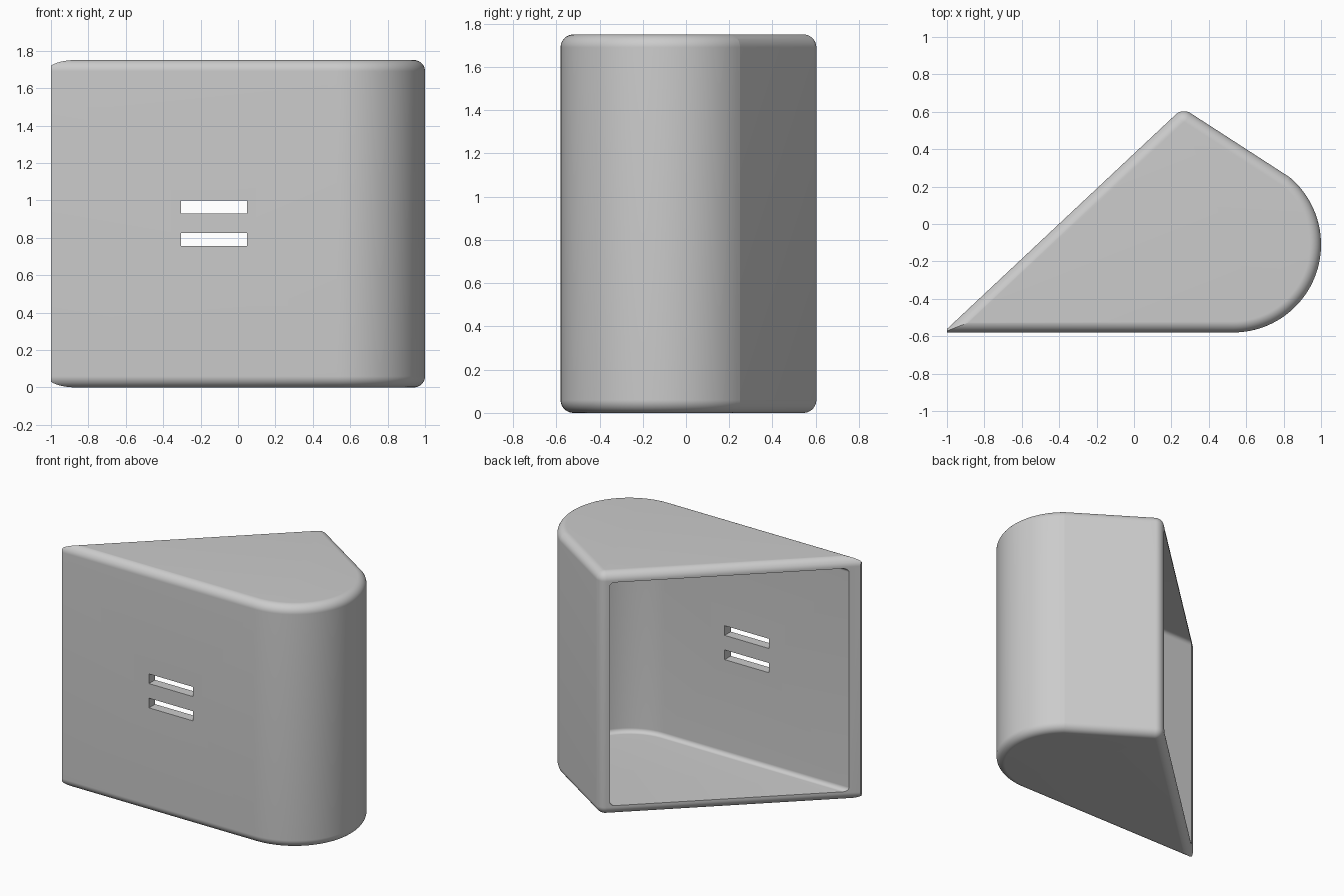
import bpy, bmesh, math
from mathutils import Vector

if "Cube" in bpy.data.objects:
    bpy.data.objects.remove(bpy.data.objects["Cube"])

HEIGHT, WALL, EDGE = 1.75, 0.07, 0.06
TIP, APEX = Vector((-1.02, -0.58)), Vector((0.26, 0.62))
CENTRE, RADIUS = Vector((0.53, -0.11)), 0.47

grey = bpy.data.materials.new("light grey")
grey.use_nodes = True
grey.diffuse_color = (0.6, 0.6, 0.6, 1)
grey.node_tree.nodes["Principled BSDF"].inputs["Base Color"].default_value = (0.6, 0.6, 0.6, 1)


def arc(centre, radius, start, end, steps):
    angles = [math.radians(start + (end - start) * i / steps) for i in range(steps + 1)]
    return [centre + radius * Vector((math.cos(a), math.sin(a))) for a in angles]


def inset(points, d):
    """Move every side of a counter-clockwise outline inwards by d."""
    result = []
    for i, p in enumerate(points):
        a = (p - points[i - 1]).normalized()
        b = (points[(i + 1) % len(points)] - p).normalized()
        na, nb = Vector((-a.y, a.x)), Vector((-b.y, b.x))
        result.append(p + (na + nb) * d / (1 + na.dot(nb)))
    return result


def rounded_prism(outline, z0, z1, r, steps):
    """Upright prism whose top and bottom rims are rounded."""
    bm = bmesh.new()
    quarter = [math.pi / 2 * i / steps for i in range(steps + 1)]
    levels = [(r - r * math.sin(a), z0 + r - r * math.cos(a)) for a in quarter]
    levels += [(d, z0 + z1 - z) for d, z in reversed(levels)]
    rings = [[bm.verts.new((p.x, p.y, z)) for p in inset(outline, d)] for d, z in levels]
    n = len(outline)
    for low, high in zip(rings, rings[1:]):
        for i in range(n):
            j = (i + 1) % n
            bm.faces.new((low[i], low[j], high[j], high[i]))
    bm.faces.new(rings[0][::-1])
    bm.faces.new(rings[-1])
    return bm


def make_object(name, bm):
    bmesh.ops.recalc_face_normals(bm, faces=bm.faces)
    mesh = bpy.data.meshes.new(name)
    bm.to_mesh(mesh)
    bm.free()
    mesh.materials.append(grey)
    obj = bpy.data.objects.new(name, mesh)
    bpy.context.collection.objects.link(obj)
    return obj


# Outline: straight front, round side, straight back side, rounded rear corner
side = arc(CENTRE, RADIUS, -90, 50, 48)
to_tip, to_side = (TIP - APEX).normalized(), (side[-1] - APEX).normalized()
half = to_tip.angle(to_side) / 2
corner_r = 0.065
corner_centre = APEX + (to_tip + to_side).normalized() * corner_r / math.sin(half)
start = math.degrees(math.atan2(to_side.x, -to_side.y))
end = math.degrees(math.atan2(-to_tip.x, to_tip.y)) % 360
start = math.degrees(math.atan2(to_side.x, -to_side.y))
corner = arc(corner_centre, corner_r, start, start + 180 - math.degrees(2 * half), 18)
bm = rounded_prism([TIP] + side + corner, 0, HEIGHT, EDGE, 16)

# Blunt the thin front tip
bmesh.ops.bisect_plane(bm, geom=bm.verts[:] + bm.edges[:] + bm.faces[:],
                       plane_co=(-1, 0, 0), plane_no=(-1, 0, 0), clear_outer=True)
bmesh.ops.holes_fill(bm, edges=[e for e in bm.edges if e.is_boundary])
shell = make_object("hollow_shell", bm)

# Cavity cutter: walls of even thickness, running out through the slanted back
inner = arc(CENTRE, RADIUS - WALL, -90, 50, 48)
back_dir = -to_side
inner_end = inner[-1] + back_dir * 0.9
cavity = [Vector((-1.3, inner[0].y))] + inner + [inner_end]
cutters = [make_object("cavity_cutter", rounded_prism(cavity, WALL, HEIGHT - WALL, 0.03, 15))]

# Two slots through the front wall
for low, high in ((0.755, 0.825), (0.93, 1.0)):
    bm = bmesh.new()
    bmesh.ops.create_cube(bm, size=1)
    for v in bm.verts:
        v.co = (-0.128 + v.co.x * 0.353, -0.55 + v.co.y * 0.2, (low + high) / 2 + v.co.z * (high - low))
    cutters.append(make_object("slot_cutter", bm))

bpy.ops.object.select_all(action="DESELECT")
bpy.context.view_layer.objects.active = shell
shell.select_set(True)
for cutter in cutters:
    cutter.hide_render = True
    cut = shell.modifiers.new("cut", "BOOLEAN")
    cut.operation, cut.solver, cut.object = "DIFFERENCE", "EXACT", cutter
    bpy.ops.object.modifier_apply(modifier=cut.name)
    bpy.data.objects.remove(cutter)

bpy.ops.object.shade_smooth_by_angle(angle=math.radians(6.3))
